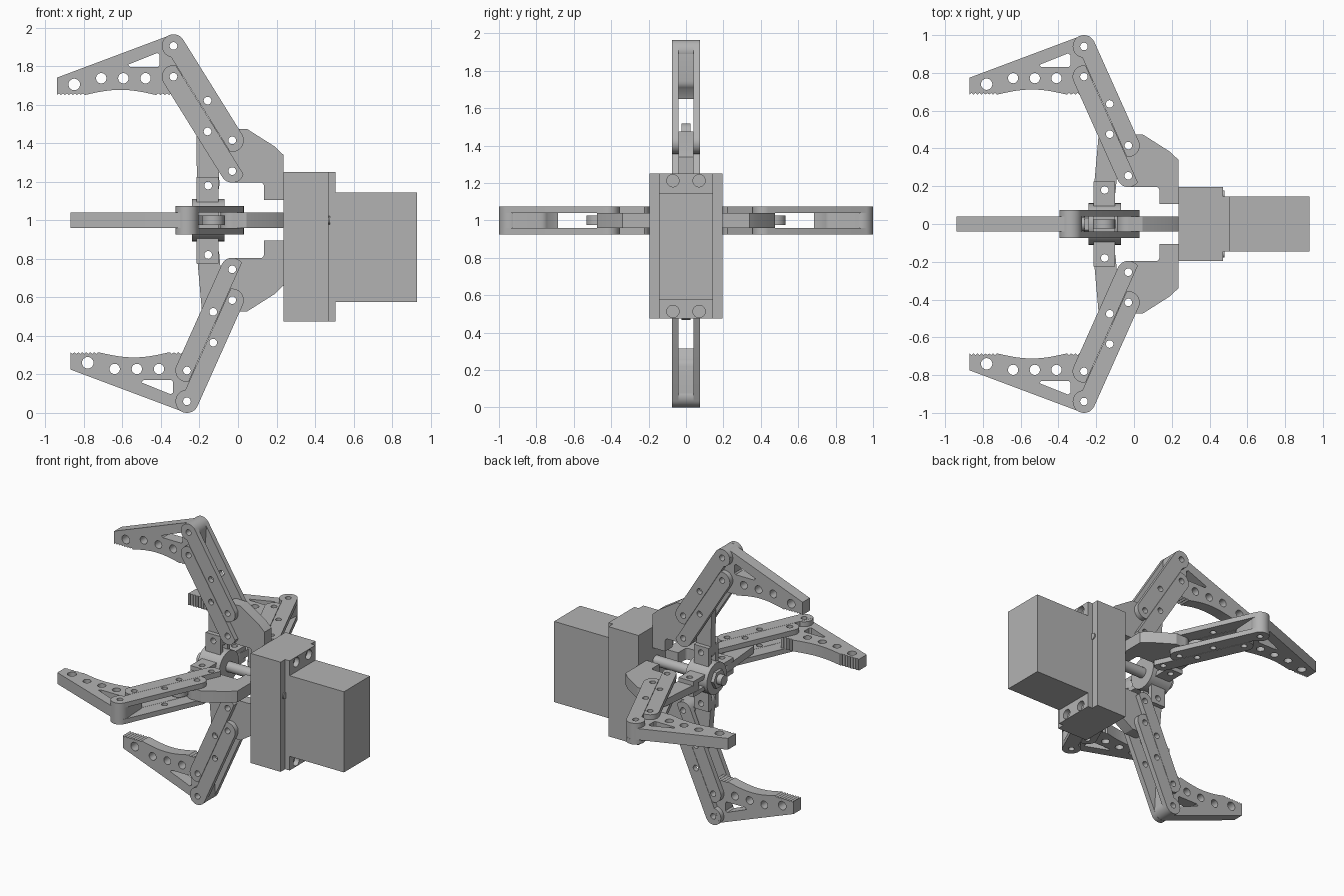
import bpy, bmesh, math
from mathutils import Matrix, Vector

if "Cube" in bpy.data.objects:
    bpy.data.objects.remove(bpy.data.objects["Cube"])

grey = bpy.data.materials.new("light_grey")
grey.diffuse_color = (0.45, 0.45, 0.45, 1)
grey.use_nodes = True
grey.node_tree.nodes["Principled BSDF"].inputs["Base Color"].default_value = grey.diffuse_color
AXIS_Z = 1.0


def circle(c, r, n=24):
    return [(c[0] + r * math.cos(2 * math.pi * i / n),
             c[1] + r * math.sin(2 * math.pi * i / n)) for i in range(n)]


def arc(c, r, a0, a1, n=10):
    return [(c[0] + r * math.cos(math.radians(a0 + (a1 - a0) * i / n)),
             c[1] + r * math.sin(math.radians(a0 + (a1 - a0) * i / n))) for i in range(n + 1)]


def finish(ob):
    bm = bmesh.new()
    bm.from_mesh(ob.data)
    bmesh.ops.remove_doubles(bm, verts=bm.verts, dist=1e-5)
    bmesh.ops.recalc_face_normals(bm, faces=bm.faces)
    bm.to_mesh(ob.data)
    bm.free()
    ob.data.materials.clear()
    ob.data.materials.append(grey)
    bpy.ops.object.select_all(action='DESELECT')
    ob.select_set(True)
    bpy.context.view_layer.objects.active = ob
    bpy.ops.object.shade_smooth_by_angle(angle=math.radians(30))


def plate(name, loops, w0, w1, frame):
    """Extrude an outline with holes between tangential offsets w0 and w1."""
    cu = bpy.data.curves.new(name, 'CURVE')
    cu.dimensions, cu.fill_mode = '2D', 'BOTH'
    cu.extrude = (w1 - w0) / 2
    for loop in loops:
        s = cu.splines.new('POLY')
        s.points.add(len(loop) - 1)
        for p, co in zip(s.points, loop):
            p.co = (co[0], co[1], 0, 1)
        s.use_cyclic_u = True
    ob = bpy.data.objects.new(name, cu)
    bpy.context.collection.objects.link(ob)
    ob.matrix_world = frame @ Matrix.Translation((0, 0, (w0 + w1) / 2))
    bpy.ops.object.select_all(action='DESELECT')
    ob.select_set(True)
    bpy.context.view_layer.objects.active = ob
    bpy.ops.object.convert(target='MESH')
    finish(bpy.context.view_layer.objects.active)


def box(name, x, y, z):
    bpy.ops.mesh.primitive_cube_add(size=1, location=[(a + b) / 2 for a, b in (x, y, z)])
    ob = bpy.context.object
    ob.name = name
    ob.scale = [b - a for a, b in (x, y, z)]
    bpy.ops.object.transform_apply(location=False, rotation=False, scale=True)
    finish(ob)


def link(p, q, r, d, side):
    """Rounded bar from p to q, trimmed at distance d on its inner side."""
    p, q = Vector(p), Vector(q)
    t = (q - p).normalized()
    n = Vector((-t.y, t.x)) * side
    cut = math.degrees(math.asin(min(1, d / r)))
    pts = [q + t * a + n * b for a, b in arc((0, 0), r, 90, -cut, 14)]
    pts += [p + t * a + n * b for a, b in arc((0, 0), r, 180 + cut, 90, 14)]
    return [tuple(v) for v in pts]


def teeth(u0, u1, v, n):
    return [(u0 + (u1 - u0) * i / (2 * n), v + (0.009 if i % 2 else 0)) for i in range(2 * n + 1)]


def finger(frame, tip):
    tu, tv = tip
    tip_in, base_out, base_in = (tu, tv - 0.16), (-0.03, 0.415), (-0.03, 0.255)

    # gripping jaw, drawn relative to its outer pivot
    bow = [(-0.46 + 0.37 * i / 14, -0.255 + 0.027 * math.sin(math.pi * i / 14)) for i in range(1, 14)]
    outline = [(-0.605, -0.165)] + teeth(-0.605, -0.46, -0.255, 7) + bow + teeth(-0.09, 0.0, -0.255, 4)
    outline += arc((0, -0.16), 0.05, -60, 0, 4) + arc((0, 0), 0.058, 0, 110)
    holes = [circle((-0.515, -0.2), 0.03)]
    holes += [circle((u, -0.168), 0.027) for u in (-0.375, -0.26, -0.145)]
    holes += [circle((0, 0), 0.02), circle((0, -0.16), 0.02)]
    holes += [[(-0.237, -0.098), (-0.225, -0.11), (-0.08, -0.11), (-0.072, -0.1),
               (-0.072, -0.045), (-0.085, -0.037)]]
    plate("jaw", [[(u + tu, v + tv) for u, v in lp] for lp in [outline] + holes], -0.04, 0.04, frame)

    # parallel pair of side links
    along = Vector(base_out) - Vector(tip)
    gap = 0.16 * abs(along.x) / along.length
    mid_out = tuple(Vector(tip) + along * 0.58)
    mid_in = (mid_out[0], mid_out[1] - 0.16)
    for w in (-0.075, 0.04):
        for nm, a, b, m, s in (("outer_link", tip, base_out, mid_out, 1),
                               ("inner_link", tip_in, base_in, mid_in, -1)):
            plate(nm, [link(a, b, 0.06, gap / 2 - 0.001, s)] +
                  [circle(c, 0.02) for c in (a, b, m)], w, w + 0.035, frame)
    plate("knuckle", [circle(tip, 0.0595, 32), circle(tip, 0.02)], -0.0745, 0.0745, frame)

    # fixed bracket carrying the base pivots
    out = [(0.235, 0.105), (0.235, 0.34), (0.19, 0.383), (0.045, 0.475)]
    out += arc(base_out, 0.06, 75, 180) + arc(base_in, 0.058, 180, 270)
    out += arc((0.115, 0.177), 0.02, 90, 0, 5) + [(0.135, 0.105)]
    plate("bracket", [out, circle(base_out, 0.02), circle(base_in, 0.02)], -0.04, 0.04, frame)

    # drive link and its clevis on the hub
    hub = (-0.155, 0.18)
    plate("drive_link", [link(hub, mid_in, 0.058, 0.058, 1), circle(hub, 0.02), circle(mid_in, 0.02)],
          -0.025, 0.025, frame)
    tab = [(-0.215, 0.08), (-0.1, 0.08), (-0.1, 0.225), (-0.215, 0.225)]
    for w in (-0.055, 0.025):
        plate("hub_tab", [tab, circle(hub, 0.02)], w, w + 0.03, frame)


# four fingers around the screw axis; the upper one is opened differently
for k in range(4):
    a = k * math.pi / 2
    c, s = round(math.cos(a)), round(math.sin(a))
    frame = Matrix(((1, 0, 0, 0), (0, c, -s, 0), (0, s, c, AXIS_Z), (0, 0, 0, 1)))
    finger(frame, (-0.335, 0.905) if k == 1 else (-0.265, 0.94))

# lead screw, hub ring, nut and side screws, turned about x
def rod(name, r, x0, x1, y=0, sides=32):
    bpy.ops.mesh.primitive_cylinder_add(vertices=sides, radius=r, depth=x1 - x0,
                                        location=((x0 + x1) / 2, y, AXIS_Z), rotation=(0, math.pi / 2, 0))
    bpy.context.object.name = name
    finish(bpy.context.object)

rod("lead_screw", 0.036, -0.3, 0.24)
rod("hub_ring", 0.11, -0.24, -0.07)
rod("hub_nut", 0.065, -0.262, -0.24, 0, 6)
for y in (-0.155, 0.155):
    rod("side_screw", 0.022, 0.47, 0.478, y, 16)

# gearbox, drilled mounting flange and motor
box("gearbox", (0.235, 0.47), (-0.195, 0.195), (0.475, 1.25))
flange = [(-0.145, 0.475), (0.145, 0.475), (0.145, 1.25), (-0.145, 1.25)]
side = Matrix(((0, 0, 1, 0), (1, 0, 0, 0), (0, 1, 0, 0), (0, 0, 0, 1)))
plate("flange", [flange] + [circle((y, z), 0.033) for y in (-0.07, 0.07) for z in (0.513, 1.212)],
      0.47, 0.505, side)
box("motor", (0.505, 0.93), (-0.145, 0.145), (0.575, 1.145))
